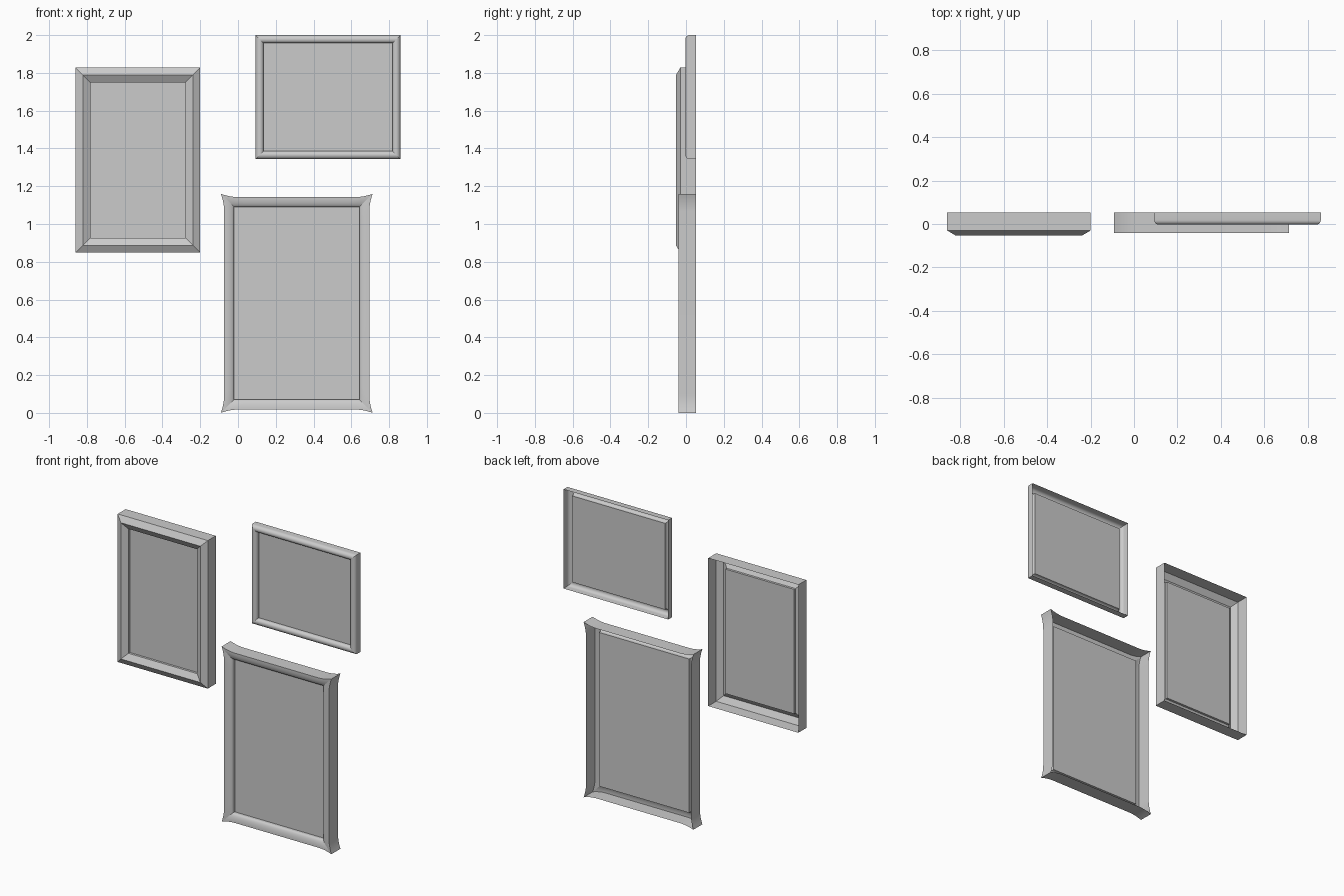
import bpy, bmesh, math

if "Cube" in bpy.data.objects:
    bpy.data.objects.remove(bpy.data.objects["Cube"])


def side_points(length, flare, inset_fade):
    """(distance along side, outward offset) from one corner up to the next one."""
    f = flare * inset_fade
    if flare == 0:
        return [(0.0, 0.0)]
    reach, n = 0.08, 6
    start = [(-f + (reach + f) * i / n, f * (1 - i / n) ** 2) for i in range(n + 1)]
    end = [(length - a, b) for a, b in reversed(start)]
    return start + end[:-1]


def ring(x0, x1, z0, z1, d, flare, fade):
    """Counter-clockwise outline (seen from the front), inset by d."""
    x0, x1, z0, z1 = x0 + d, x1 - d, z0 + d, z1 - d
    w, h = x1 - x0, z1 - z0
    pts = [(x0 + a, z0 - b) for a, b in side_points(w, flare, fade)]
    pts += [(x1 + b, z0 + a) for a, b in side_points(h, flare, fade)]
    pts += [(x1 - a, z1 + b) for a, b in side_points(w, flare, fade)]
    pts += [(x0 - b, z1 - a) for a, b in side_points(h, flare, fade)]
    return pts


def make_mesh(name, bm):
    me = bpy.data.meshes.new(name)
    bm.to_mesh(me)
    bm.free()
    ob = bpy.data.objects.new(name, me)
    bpy.context.collection.objects.link(ob)
    return ob


def picture(name, x0, x1, z0, z1, profile, flare=0.0):
    # frame moulding: profile of (inset, y) swept round the outline, open at the back
    bm = bmesh.new()
    dmax = profile[-1][0]
    rings = []
    for d, y in profile:
        pts = ring(x0, x1, z0, z1, d, flare, 1 - d / dmax)
        rings.append([bm.verts.new((x, y, z)) for x, z in pts])
    n = len(rings[0])
    for a, b in zip(rings, rings[1:]):
        for i in range(n):
            j = (i + 1) % n
            bm.faces.new((a[i], a[j], b[j], b[i]))
    # sharp mitres at the four corners
    for a, b in zip(rings, rings[1:]):
        for i in range(0, n, n // 4):
            bm.edges.get((a[i], b[i])).smooth = False
    frame = make_mesh(name + "_frame", bm)
    bpy.ops.object.select_all(action='DESELECT')
    frame.select_set(True)
    bpy.context.view_layer.objects.active = frame
    bpy.ops.object.shade_smooth_by_angle(angle=math.radians(35))

    # picture panel filling the opening
    bm = bmesh.new()
    y = profile[-1][1]
    a, b, c, e = x0 + dmax, x1 - dmax, z0 + dmax, z1 - dmax
    bm.faces.new([bm.verts.new(p) for p in ((a, y, c), (b, y, c), (b, y, e), (a, y, e))])
    make_mesh(name + "_panel", bm)


BACK = 0.053

# left frame: bevelled ridge
ridge = [(0, BACK), (0, -0.03), (0.039, -0.053), (0.078, -0.03), (0.078, -0.015)]
picture("left", -0.86, -0.2, 0.848, 1.828, ridge)

# upper right frame: half-round moulding
half_round = [(0, BACK)]
half_round += [(0.0215 * (1 - math.cos(math.pi * i / 12)),
                0.018 - 0.021 * math.sin(math.pi * i / 12)) for i in range(13)]
half_round.append((0.043, 0.025))
picture("upper_right", 0.093, 0.86, 1.343, 2.0, half_round)

# lower frame: flared corners, face rolling in towards the panel
rolled = [(0, BACK)]
rolled += [(0.053 * math.sin(math.pi / 2 * i / 8),
            -0.02 - 0.021 * math.cos(math.pi / 2 * i / 8)) for i in range(9)]
rolled.append((0.053, -0.005))
picture("lower", -0.073, 0.695, 0.018, 1.142, rolled, flare=0.018)
